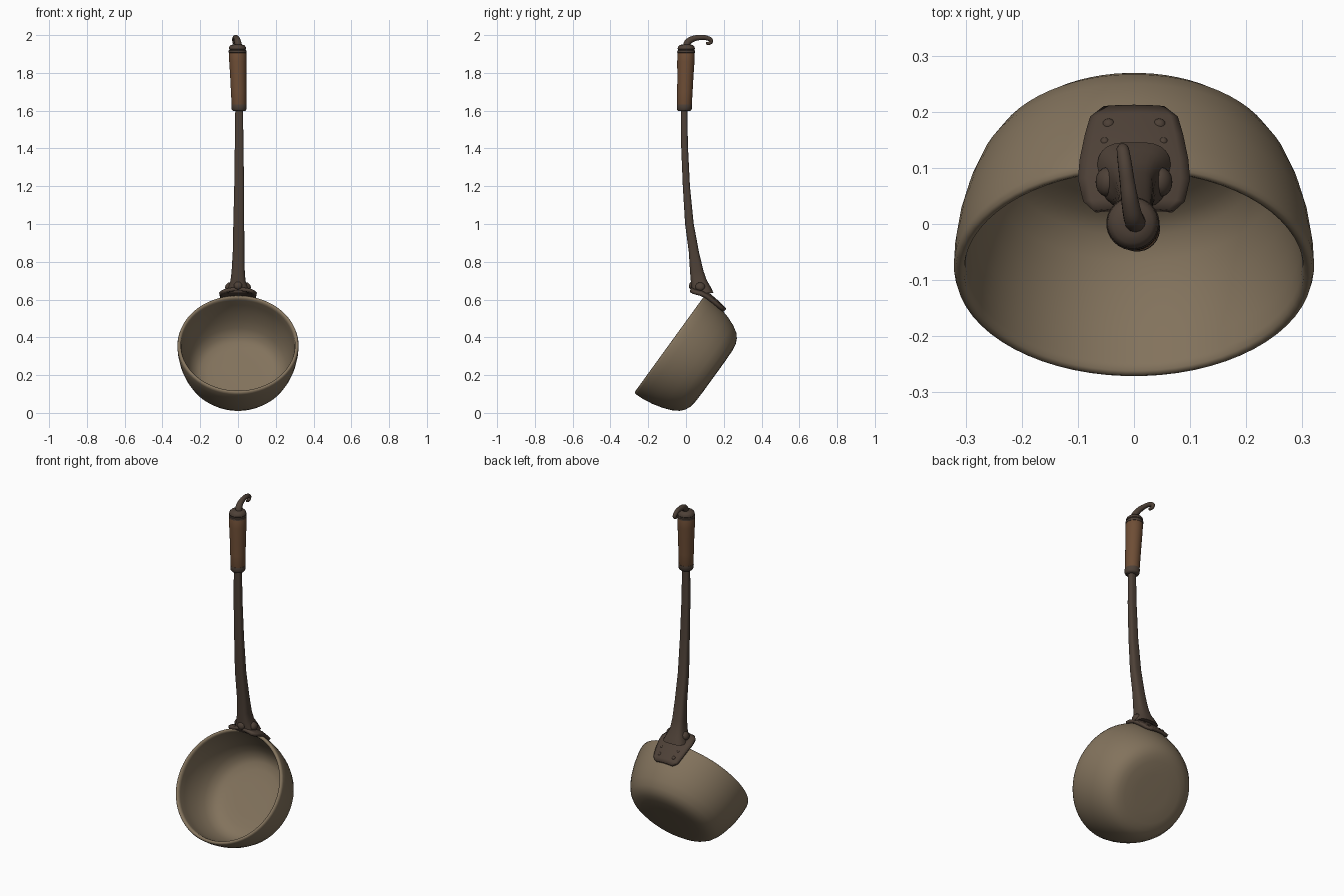
import bpy, bmesh, math
from mathutils import Vector, Matrix

if "Cube" in bpy.data.objects:
    bpy.data.objects.remove(bpy.data.objects["Cube"])


def material(name, rgb):
    m = bpy.data.materials.new(name)
    m.diffuse_color = (*rgb, 1)
    m.use_nodes = True
    m.node_tree.nodes["Principled BSDF"].inputs["Base Color"].default_value = m.diffuse_color
    return m


TAN = material("tan metal", (0.225, 0.17, 0.108))
IRON = material("dark iron", (0.075, 0.052, 0.038))
WOOD = material("brown wood", (0.155, 0.075, 0.036))


def finish(name, bm, mat, angle=40):
    bmesh.ops.recalc_face_normals(bm, faces=bm.faces)
    me = bpy.data.meshes.new(name)
    bm.to_mesh(me)
    bm.free()
    ob = bpy.data.objects.new(name, me)
    bpy.context.collection.objects.link(ob)
    me.materials.append(mat)
    bpy.ops.object.select_all(action='DESELECT')
    ob.select_set(True)
    bpy.context.view_layer.objects.active = ob
    bpy.ops.object.shade_smooth_by_angle(angle=math.radians(angle))
    return ob


def loft(name, rings, mat, angle=40):
    """Skin a list of equal-length point rings and cap the ends."""
    bm = bmesh.new()
    rows = [[bm.verts.new(p) for p in r] for r in rings]
    n = len(rows[0])
    for a, b in zip(rows, rows[1:]):
        for i in range(n):
            j = (i + 1) % n
            bm.faces.new((a[i], a[j], b[j], b[i]))
    bm.faces.new(rows[0])
    bm.faces.new(rows[-1])
    return finish(name, bm, mat, angle)


def ring(c, rx, ry, n=24, power=1.0, rot=None):
    pts = []
    for i in range(n):
        t = 2 * math.pi * (i + 0.5) / n
        co, si = math.cos(t), math.sin(t)
        v = Vector((math.copysign(abs(co) ** power, co) * rx,
                    math.copysign(abs(si) ** power, si) * ry, 0))
        pts.append(Vector(c) + (rot @ v if rot else v))
    return pts


# Bowl frame: rim centre, outward opening axis, and rim direction up the side
CENTRE = Vector((0, -0.087, 0.365))
AXIS = Vector((0, -0.81, 0.587)).normalized()
tilt = Vector((0, 0, 1)).rotation_difference(AXIS).to_matrix()

# Bowl: outer wall, rolled rim, inner wall (radius, depth)
profile = [(0.10, 0.292), (0.17, 0.290), (0.205, 0.284), (0.232, 0.272), (0.255, 0.252),
           (0.278, 0.215), (0.297, 0.165), (0.311, 0.11), (0.319, 0.055), (0.321, 0.015),
           (0.318, 0.003), (0.311, 0.0), (0.303, 0.004), (0.300, 0.02), (0.298, 0.06),
           (0.290, 0.11), (0.276, 0.16), (0.256, 0.21), (0.23, 0.248), (0.20, 0.265),
           (0.16, 0.272), (0.10, 0.274)]
loft("bowl", [ring(CENTRE - AXIS * d, r, r, 64, 1, tilt) for r, d in profile], TAN, 60)

# Handle shaft: (x, y, z, half width, half depth)
shaft = [(0.006, -0.010, 1.64, 0.020, 0.017), (0.006, -0.008, 1.42, 0.023, 0.018),
         (0.006, 0.002, 1.20, 0.026, 0.019), (0.004, 0.018, 1.00, 0.029, 0.023),
         (0.003, 0.042, 0.85, 0.031, 0.027), (0.001, 0.057, 0.75, 0.035, 0.036),
         (0.0, 0.068, 0.70, 0.040, 0.043), (0.0, 0.080, 0.665, 0.054, 0.052),
         (0.0, 0.090, 0.635, 0.066, 0.056)]
loft("handle_shaft", [ring((x, y, z), a, b, 24, 0.65) for x, y, z, a, b in shaft], IRON, 50)

# Mounting plate wrapped over the rim: (y, z, half width)
plate = [(0.026, 0.656, 0.070), (0.045, 0.652, 0.088), (0.085, 0.645, 0.097),
         (0.118, 0.628, 0.094), (0.160, 0.592, 0.085), (0.190, 0.563, 0.076),
         (0.206, 0.546, 0.052)]
bm = bmesh.new()
rows = []
for y, z, w in plate:
    row = []
    for i in range(13):
        x = w * (i / 6 - 1)
        drop = x * x / 0.62
        row.append(bm.verts.new((x, y - drop * 0.5, z - drop * 1.1)))
    rows.append(row)
for a, b in zip(rows, rows[1:]):
    for i in range(12):
        bm.faces.new((a[i], a[i + 1], b[i + 1], b[i]))
ob = finish("mounting_plate", bm, IRON)
mod = ob.modifiers.new("thickness", 'SOLIDIFY')
mod.thickness = 0.018
mod.offset = 0


def rivet(name, loc, scale, axis):
    bm = bmesh.new()
    rot = Vector((0, 0, 1)).rotation_difference(Vector(axis)).to_matrix().to_4x4()
    bmesh.ops.create_uvsphere(bm, u_segments=16, v_segments=10, radius=1,
                              matrix=Matrix.Translation(loc) @ rot @ Matrix.Diagonal((*scale, 1)))
    finish(name, bm, IRON, 60)


# Rivets on the neck and the plate
for s, side in ((-1, "left"), (1, "right")):
    rivet("neck_rivet_" + side, (s * 0.049, 0.075, 0.668), (0.024, 0.026, 0.018), (s, 0, 0.5))
    rivet("lower_rivet_" + side, (s * 0.045, 0.176, 0.574), (0.012, 0.012, 0.012), (0, 0.6, 0.8))
    rivet("upper_rivet_" + side, (s * 0.052, 0.145, 0.601), (0.009, 0.009, 0.010), (0, 0.6, 0.8))
rivet("front_rivet", (0, 0.03, 0.675), (0.022, 0.022, 0.014), (0, -1, 0.2))


# Grip parts turned along a slightly leaning axis: (z, radius)
def turned(name, prof, mat):
    rings = []
    for z, r in prof:
        t = (z - 1.6) / 0.35
        rings.append(ring((0.006 - 0.009 * t, -0.009 + 0.011 * t, z), r, r, 28))
    loft(name, rings, mat)


turned("wooden_grip", [(1.62, 0.036), (1.63, 0.039), (1.70, 0.041), (1.78, 0.043),
                       (1.86, 0.046), (1.905, 0.046), (1.915, 0.043)], WOOD)
turned("lower_collar", [(1.597, 0.022), (1.599, 0.033), (1.606, 0.039), (1.625, 0.041),
                        (1.632, 0.040), (1.633, 0.030)], IRON)
turned("upper_collar", [(1.905, 0.040), (1.907, 0.0475), (1.918, 0.0475), (1.921, 0.043),
                        (1.924, 0.043), (1.927, 0.046), (1.938, 0.044), (1.947, 0.036),
                        (1.951, 0.020)], IRON)

# Hanging hook: bevelled curve with tapering tip (x, y, z, radius)
hook = [(0.004, 0.002, 1.935, 0.019), (0.000, 0.008, 1.960, 0.018), (-0.006, 0.034, 1.979, 0.016),
        (-0.012, 0.075, 1.987, 0.0135), (-0.017, 0.112, 1.984, 0.0125),
        (-0.020, 0.133, 1.970, 0.011), (-0.018, 0.124, 1.957, 0.009),
        (-0.016, 0.106, 1.957, 0.007)]
cu = bpy.data.curves.new("hanging_hook", 'CURVE')
cu.dimensions = '3D'
cu.bevel_depth = 1.0
cu.bevel_resolution = 4
cu.use_fill_caps = True
sp = cu.splines.new('BEZIER')
sp.bezier_points.add(len(hook) - 1)
for p, (x, y, z, r) in zip(sp.bezier_points, hook):
    p.co = (x, y, z)
    p.radius = r
    p.handle_left_type = p.handle_right_type = 'AUTO'
sp.resolution_u = 6
cu.materials.append(IRON)
bpy.context.collection.objects.link(bpy.data.objects.new("hanging_hook", cu))
